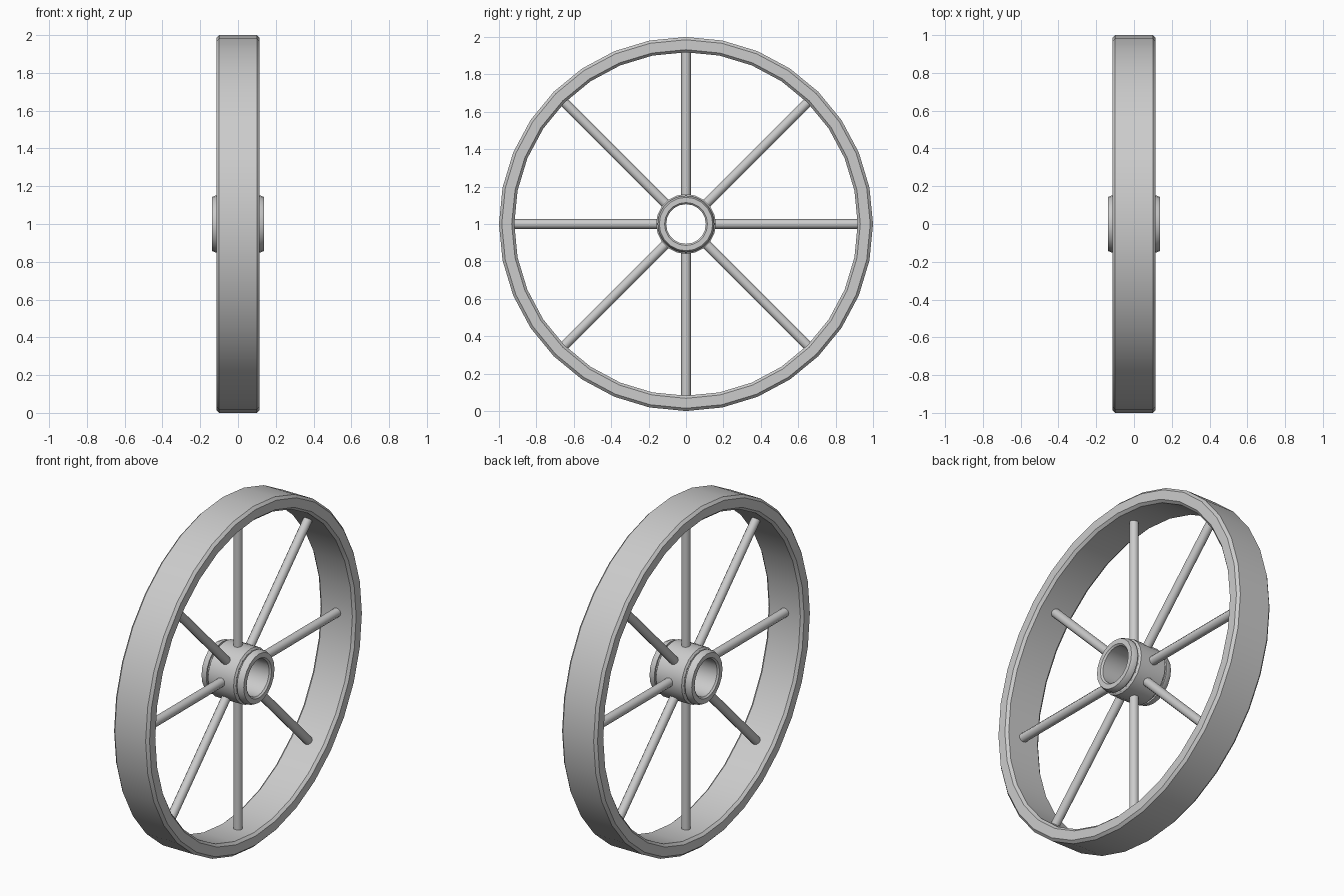
import bpy, math

if "Cube" in bpy.data.objects:
    bpy.data.objects.remove(bpy.data.objects["Cube"])

grey = bpy.data.materials.new("plain_grey")
grey.diffuse_color = (0.6, 0.6, 0.6, 1)
grey.use_nodes = True
grey.node_tree.nodes["Principled BSDF"].inputs["Base Color"].default_value = grey.diffuse_color


def add_mesh(name, verts, faces, angle):
    mesh = bpy.data.meshes.new(name)
    mesh.from_pydata(verts, [], faces)
    mesh.materials.append(grey)
    obj = bpy.data.objects.new(name, mesh)
    bpy.context.collection.objects.link(obj)
    bpy.ops.object.select_all(action='DESELECT')
    obj.select_set(True)
    bpy.context.view_layer.objects.active = obj
    bpy.ops.object.shade_smooth_by_angle(angle=math.radians(angle))
    return obj


def lathe(name, profile, sides, angle=30):
    """Revolve a closed (x, radius) loop around the axle, which runs along x."""
    n = len(profile)
    verts, faces = [], []
    for i in range(sides):
        a = 2 * math.pi * i / sides
        verts += [(x, r * math.cos(a), 1 + r * math.sin(a)) for x, r in profile]
        for j in range(n):
            k, m = (j + 1) % n, (i + 1) % sides
            faces.append((i * n + j, i * n + k, m * n + k, m * n + j))
    return add_mesh(name, verts, faces, angle)


def mirrored(half):
    """Complete a loop given its +x half, from outside to bore."""
    return half + [(-x, r) for x, r in reversed(half)]


# Rim with chamfered corners
lathe("rim", mirrored([(0.10, 1.0), (0.115, 0.985), (0.115, 0.932), (0.10, 0.918)]), 32)

# Hub sleeve: body, groove, end collar, open bore
lathe("hub", mirrored([(0.083, 0.16), (0.09, 0.15), (0.09, 0.142), (0.10, 0.142),
                       (0.10, 0.152), (0.116, 0.152), (0.137, 0.143),
                       (0.137, 0.115), (0.128, 0.106)]), 20)

# Eight round spokes
for i in range(8):
    a = i * math.pi / 4
    c, s = math.cos(a), math.sin(a)
    n, rad = 10, 0.026
    verts = []
    for d in (0.13, 0.93):
        for k in range(n):
            t = 2 * math.pi * (k + 0.5) / n
            u, v = rad * math.cos(t), rad * math.sin(t)
            verts.append((u, d * c - v * s, 1 + d * s + v * c))
    faces = [(k, (k + 1) % n, n + (k + 1) % n, n + k) for k in range(n)]
    faces += [tuple(reversed(range(n))), tuple(range(n, 2 * n))]
    add_mesh(f"spoke_{i + 1}", verts, faces, 40)
